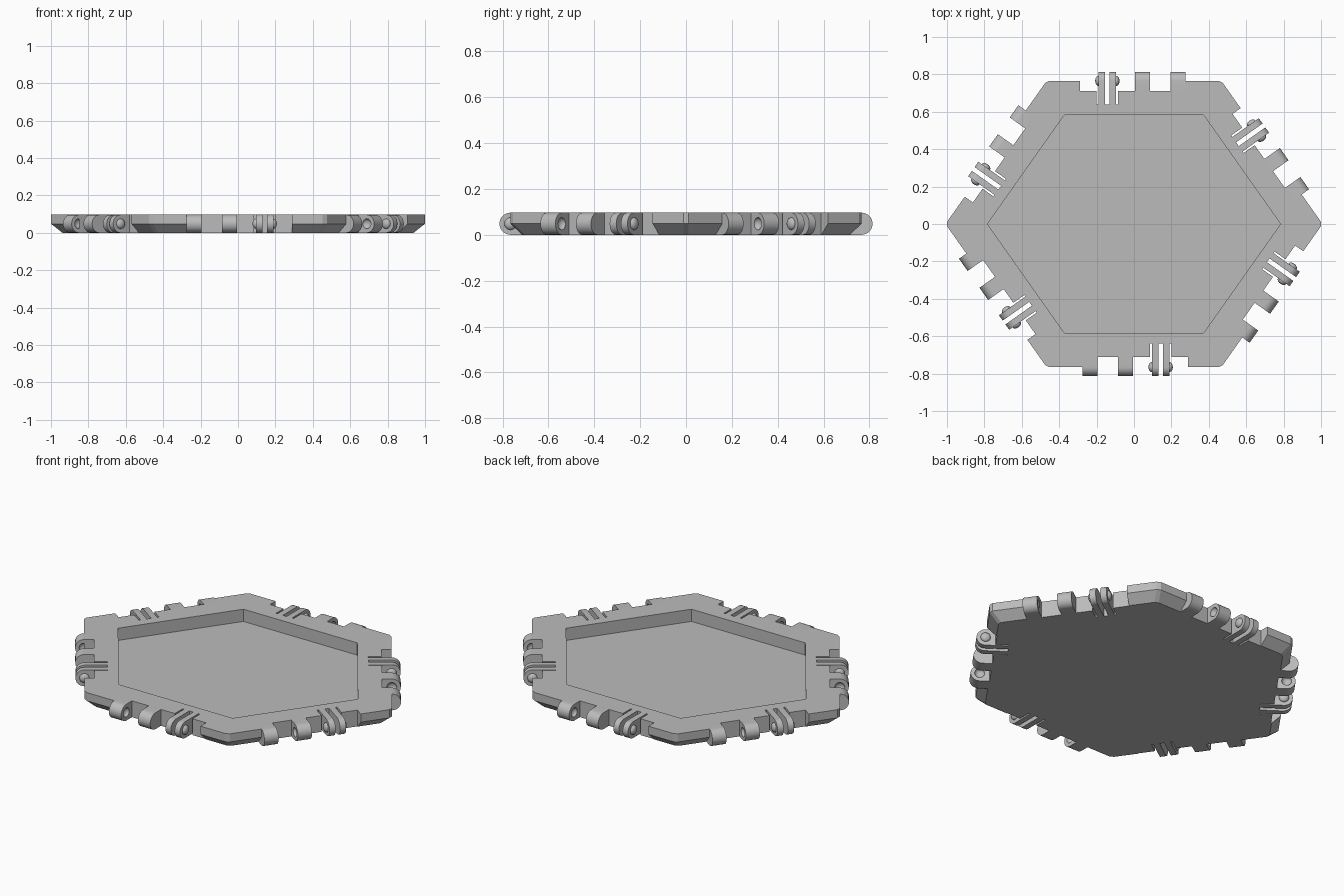
import bpy, bmesh
from math import sin, cos, pi, sqrt
from mathutils import Vector, Matrix

cube = bpy.data.objects.get("Cube")
if cube:
    bpy.data.objects.remove(cube, do_unlink=True)

HEIGHT = 0.0965
RADIUS = HEIGHT / 2
TIP, DEPTH = 1.008, 0.765       # half extents of the sharp hexagon
FLOOR = 0.024

grey = bpy.data.materials.new("plain grey")
grey.use_nodes = True
grey.diffuse_color = (0.5, 0.5, 0.5, 1)
grey.node_tree.nodes["Principled BSDF"].inputs["Base Color"].default_value = (0.5, 0.5, 0.5, 1)


def hexagon(inset=0.0):
    """Clockwise corners of the stretched hexagon, moved in by inset."""
    d = DEPTH - inset
    t = TIP - inset * sqrt(1.5)
    a = t - d / sqrt(2)
    return [Vector(p) for p in ((-t, 0), (-a, d), (a, d), (t, 0), (a, -d), (-a, -d))]


def clipped(points, cut=0.014):
    """Cut every corner off by a short distance."""
    out = []
    for i, p in enumerate(points):
        for q in (points[i - 1], points[(i + 1) % len(points)]):
            out.append(p + (q - p).normalized() * cut)
    return out


def loft(bm, rings):
    """Closed solid through rings of equal length."""
    loops = [[bm.verts.new(p) for p in ring] for ring in rings]
    n = len(loops[0])
    faces = [bm.faces.new(loops[0]), bm.faces.new(loops[-1])]
    for lo, hi in zip(loops, loops[1:]):
        for i in range(n):
            j = (i + 1) % n
            faces.append(bm.faces.new((lo[i], lo[j], hi[j], hi[i])))
    bmesh.ops.recalc_face_normals(bm, faces=faces)


def flat_ring(points, z):
    return [(p[0], p[1], z) for p in points]


def make(name, bm):
    mesh = bpy.data.meshes.new(name)
    bm.to_mesh(mesh)
    bm.free()
    mesh.materials.append(grey)
    obj = bpy.data.objects.new(name, mesh)
    bpy.context.collection.objects.link(obj)
    return obj


def carve(obj, cutter):
    """Subtract the cutter, keep the result and drop the cutter."""
    mod = obj.modifiers.new("carve", "BOOLEAN")
    mod.operation, mod.solver, mod.object = "DIFFERENCE", "EXACT", cutter
    graph = bpy.context.evaluated_depsgraph_get()
    obj.data = bpy.data.meshes.new_from_object(obj.evaluated_get(graph))
    obj.modifiers.clear()
    bpy.data.objects.remove(cutter, do_unlink=True)


def smooth(obj):
    bpy.ops.object.select_all(action="DESELECT")
    obj.select_set(True)
    bpy.context.view_layer.objects.active = obj
    bpy.ops.object.shade_smooth_by_angle(angle=pi / 6)


def edge_frames():
    """Frames at the middle of each side: x along it, y outward."""
    pts = hexagon()
    for p, q in zip(pts, pts[1:] + pts[:1]):
        u = (q - p).normalized()
        m = (p + q) / 2
        yield Matrix(((u.x, -u.y, 0, m.x), (u.y, u.x, 0, m.y), (0, 0, 1, 0), (0, 0, 0, 1)))


def lug(bm, frame, x0, x1, back):
    """Round-ended hinge leaf, reaching back into the tray wall."""
    arc = [(RADIUS * cos(a), RADIUS + RADIUS * sin(a))
           for a in (-pi / 2 + pi * i / 16 for i in range(17))]
    profile = [(back, 0)] + arc + [(back, HEIGHT)]
    loft(bm, [[frame @ Vector((x, y, z)) for y, z in profile] for x in (x0, x1)])


def ball(bm, frame, x, radius, squash):
    place = frame @ Matrix.Translation((x, 0, RADIUS)) @ Matrix.Diagonal((squash, 1, 1, 1))
    bmesh.ops.create_uvsphere(bm, u_segments=20, v_segments=12, radius=radius, matrix=place)


WALL, SLOT = -0.053, -0.125
KNUCKLES = ((0.005, 0.085), (0.195, 0.275))
FINGERS = ((-0.19, -0.155), (-0.13, -0.095))
frames = list(edge_frames())

# Tray body with a chamfered lower rim
bm = bmesh.new()
loft(bm, [flat_ring(clipped(hexagon(0.05)), 0),
          flat_ring(clipped(hexagon()), RADIUS),
          flat_ring(clipped(hexagon()), HEIGHT)])
tray = make("tray", bm)

# Hollow and hinge notches
bm = bmesh.new()
loft(bm, [flat_ring(hexagon(0.183), FLOOR), flat_ring(hexagon(0.183), 0.2)])
notch = [(-0.29, 0.1), (-0.29, WALL), (-0.2, WALL), (-0.2, SLOT), (-0.085, SLOT),
         (-0.085, WALL), (0.275, WALL), (0.275, 0.1)]
for f in frames:
    loft(bm, [[f @ Vector((x, y, z)) for x, y in notch] for z in (-0.1, 0.2)])
carve(tray, make("tray_cutter", bm))

# Hinge knuckles with dimples on their facing sides
bm, dimples = bmesh.new(), bmesh.new()
for f in frames:
    for x0, x1 in KNUCKLES:
        lug(bm, f, x0, x1, WALL)
    for x in (KNUCKLES[0][1], KNUCKLES[1][0]):
        ball(dimples, f, x, 0.027, 0.75)
knuckles = make("hinge_knuckles", bm)
carve(knuckles, make("dimple_cutter", dimples))
smooth(knuckles)

# Spring fingers with round nubs on their outer sides
bm = bmesh.new()
for f in frames:
    for x0, x1 in FINGERS:
        lug(bm, f, x0, x1, SLOT)
    for x in (FINGERS[0][0], FINGERS[1][1]):
        ball(bm, f, x, 0.027, 0.65)
smooth(make("hinge_fingers", bm))
